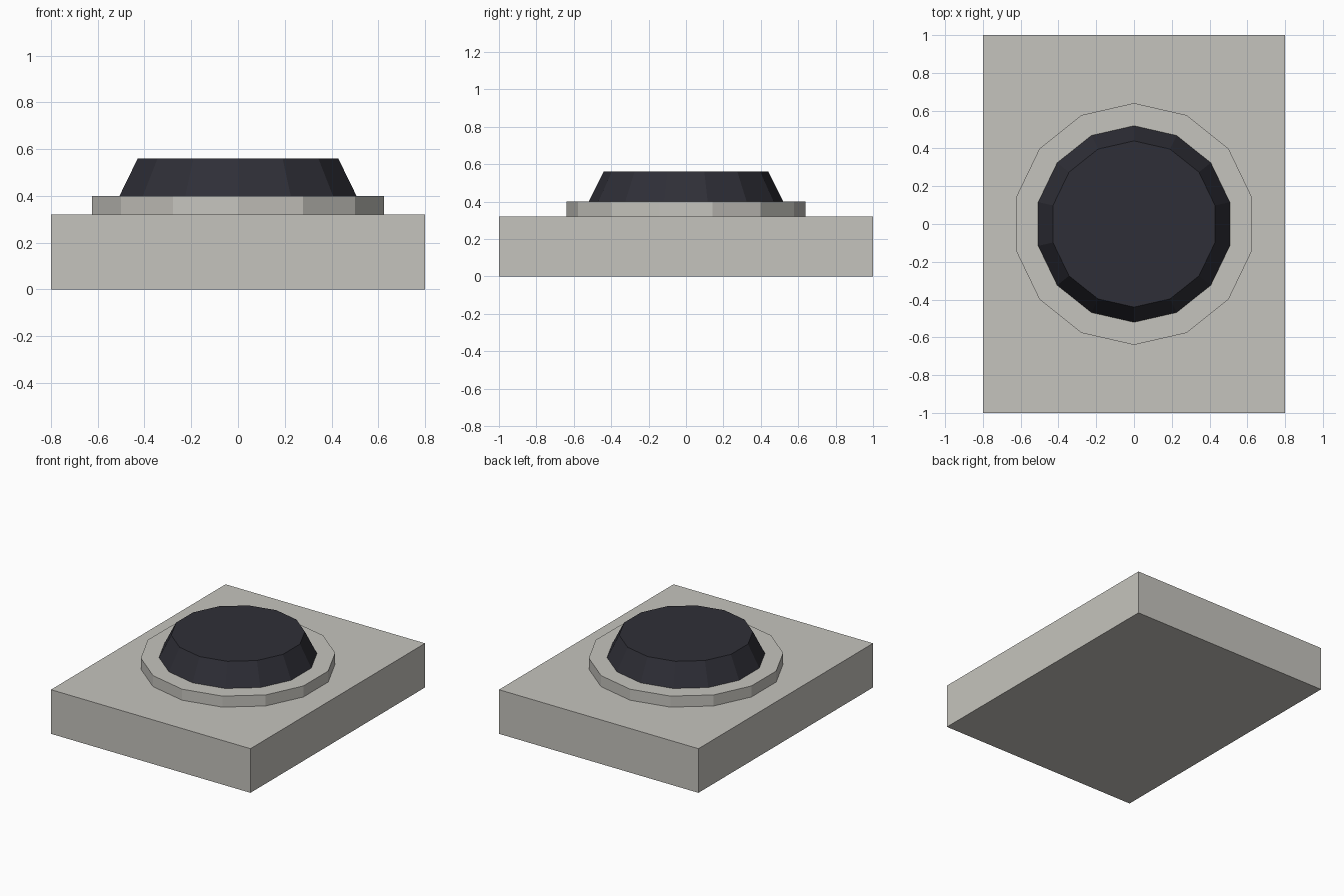
import bpy
import math

if "Cube" in bpy.data.objects:
    bpy.data.objects.remove(bpy.data.objects["Cube"])


def material(name, rgb):
    m = bpy.data.materials.new(name)
    m.diffuse_color = (*rgb, 1)
    m.use_nodes = True
    m.node_tree.nodes["Principled BSDF"].inputs["Base Color"].default_value = m.diffuse_color
    return m


grey = material("warm grey", (0.56, 0.55, 0.51))
dark = material("dark blue grey", (0.028, 0.028, 0.038))


def finish(name, mat):
    ob = bpy.context.object
    ob.name = name
    ob.data.materials.append(mat)
    return ob


def disc(name, r_bottom, r_top, z0, z1, mat):
    # 14-sided disc with a corner pointing along +y
    bpy.ops.mesh.primitive_cone_add(vertices=14, radius1=r_bottom, radius2=r_top,
                                    depth=z1 - z0, location=(0, 0, (z0 + z1) / 2))
    return finish(name, mat)


# Rectangular base slab
bpy.ops.mesh.primitive_cube_add(size=1, location=(0, 0, 0.16))
slab = finish("base_slab", grey)
slab.scale = (1.6, 2.0, 0.32)
bpy.ops.object.transform_apply(location=False, rotation=False, scale=True)

# Raised collar and tapered button
disc("collar", 0.64, 0.64, 0.32, 0.40, grey)
disc("button", 0.52, 0.44, 0.40, 0.56, dark)
